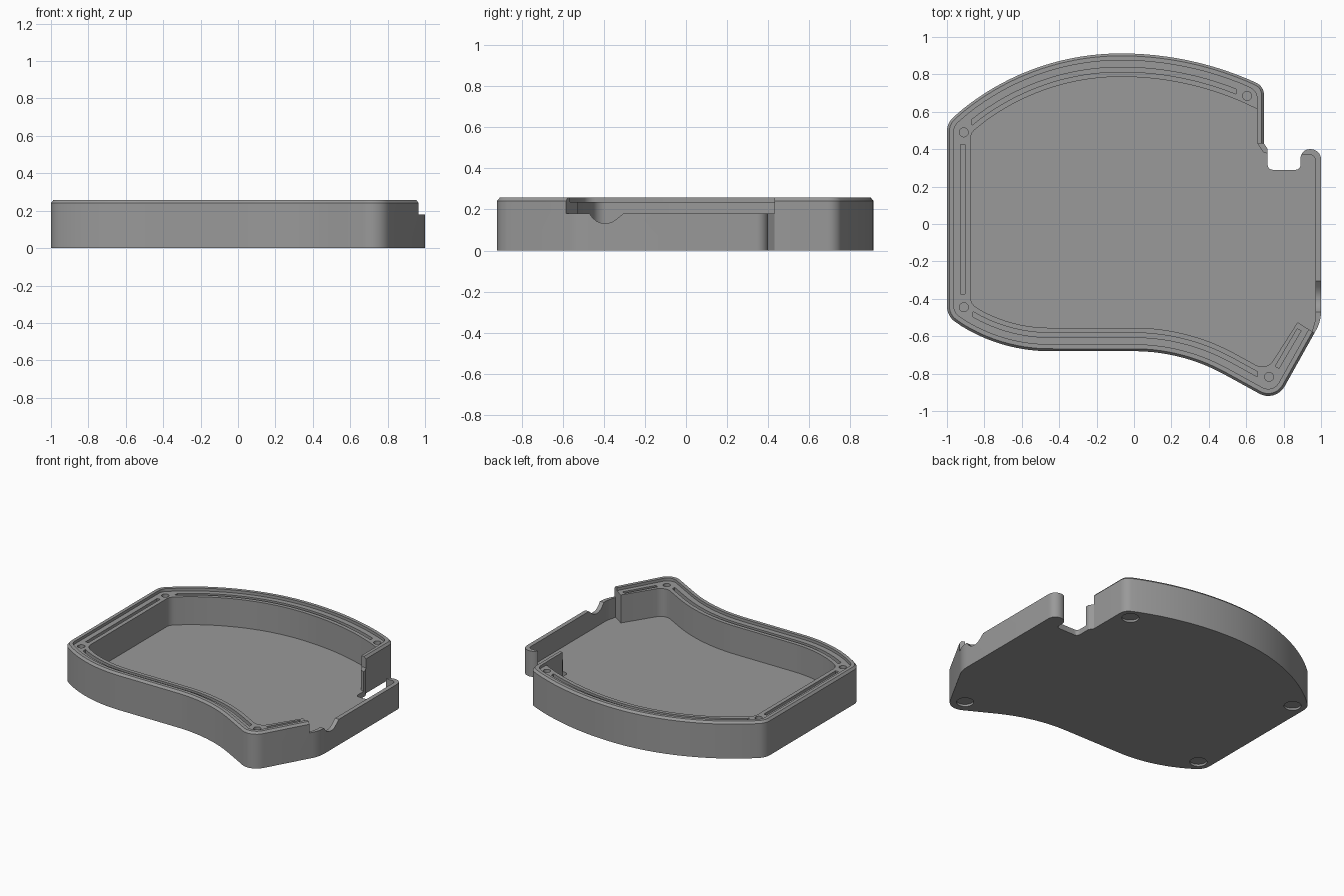
import bpy, bmesh, math
from mathutils import Vector

if "Cube" in bpy.data.objects:
    bpy.data.objects.remove(bpy.data.objects["Cube"])

grey = bpy.data.materials.new("plain grey")
grey.diffuse_color = (0.32, 0.32, 0.32, 1)
grey.use_nodes = True
grey.node_tree.nodes["Principled BSDF"].inputs["Base Color"].default_value = grey.diffuse_color


def y_back(x, d=0.0):
    """Back edge: two arcs meeting at the crest, moved inward by d."""
    r = 1.35 if x < -0.07 else 1.75
    return 0.912 - r + math.sqrt((r - d) ** 2 - (x + 0.07) ** 2)


def y_front(x, d=0.0):
    """Front edge: convex arc, straight, concave arc, straight run-out."""
    if x < -0.45:
        return 0.22 - math.sqrt((0.9 - d) ** 2 - (x + 0.45) ** 2)
    xe = min(x, 0.48 * (1 + d))
    if xe < 0:
        return -0.68 + d
    return -1.68 + math.sqrt((1 + d) ** 2 - xe ** 2) - 0.547 * (x - xe)


def sample(fn, d, x0, x1, n=36):
    xs = [x0 + (x1 - x0) * i / n for i in range(n + 1)]
    return [(x, fn(x, d), 0) for x in xs]


def fillet(points, steps=8):
    """Round every (x, y, radius) corner of a closed polygon."""
    out = []
    n = len(points)
    for i, (x, y, r) in enumerate(points):
        p = Vector((x, y))
        if r == 0:
            out.append(p)
            continue
        a = (Vector(points[i - 1][:2]) - p).normalized()
        b = (Vector(points[(i + 1) % n][:2]) - p).normalized()
        half = a.angle(b) / 2
        c = p + (a + b).normalized() * r / math.sin(half)
        s = p + a * r / math.tan(half) - c
        e = p + b * r / math.tan(half) - c
        turn = s.angle_signed(e)
        for k in range(steps + 1):
            t = -turn * k / steps
            out.append(c + Vector((s.x * math.cos(t) - s.y * math.sin(t),
                                   s.x * math.sin(t) + s.y * math.cos(t))))
    return out


def inset(poly, d):
    """Move a clockwise polygon inward by d."""
    out = []
    for i, p in enumerate(poly):
        a = (p - poly[i - 1]).normalized()
        b = (poly[(i + 1) % len(poly)] - p).normalized()
        na, nb = Vector((a.y, -a.x)), Vector((b.y, -b.x))
        out.append(p + (na + nb) * d / (1 + na.dot(nb)))
    return out


def loft(name, layers):
    """Solid through stacked (polygon, z) layers."""
    bm = bmesh.new()
    rings = [[bm.verts.new((p[0], p[1], z)) for p in poly] for poly, z in layers]
    n = len(rings[0])
    bm.faces.new(rings[0])
    bm.faces.new(rings[-1])
    for lo, hi in zip(rings, rings[1:]):
        for i in range(n):
            j = (i + 1) % n
            bm.faces.new((lo[i], lo[j], hi[j], hi[i]))
    bmesh.ops.recalc_face_normals(bm, faces=bm.faces)
    me = bpy.data.meshes.new(name)
    bm.to_mesh(me)
    bm.free()
    ob = bpy.data.objects.new(name, me)
    bpy.context.collection.objects.link(ob)
    me.materials.append(grey)
    return ob


def prism(name, poly, z0, z1):
    return loft(name, [(poly, z0), (poly, z1)])


def disc(x, y, r, n=24):
    return [(x + r * math.cos(math.tau * i / n), y + r * math.sin(math.tau * i / n))
            for i in range(n)]


def rim(d, r, right):
    """Clockwise chain from the angled corner round to the back right."""
    left = -1 + d
    return ([(0.757 - 0.388 * d, -0.955 + 1.353 * d, r)]
            + sample(y_front, d, 0.55, left + 0.08)
            + [(left, y_front(left, d), r), (left, y_back(left, d), r)]
            + sample(y_back, d, left + 0.08, right - 0.08)
            + [(right, y_back(right, d), min(r, 0.07) if d < 0.1 else 0.015)])


# Tray body with a chamfered top edge
outline = fillet(rim(0, 0.1, 0.695) + [
    (0.695, 0.43, 0), (0.715, 0.40, 0), (0.715, 0.29, 0.025), (0.89, 0.29, 0.025),
    (0.89, 0.40, 0.05), (1, 0.40, 0.055), (1, -0.52, 0.2)])
tray = loft("tray", [(outline, 0), (outline, 0.242), (inset(outline, 0.013), 0.257)])

cutters = []

# Inner cavity, open at the cable gap
cavity = fillet(rim(0.125, 0.07, 0.66) + [
    (0.66, 0.43, 0), (0.69, 0.385, 0), (0.716, 0.375, 0), (0.716, 0.33, 0),
    (0.889, 0.33, 0), (0.889, 0.37, 0), (0.97, 0.37, 0.03), (0.97, -0.51, 0.1),
    (0.952, -0.575, 0), (0.875, -0.525, 0)])
cutters.append(prism("cavity_cutter", cavity, 0.04, 0.4))

# Lowered right side wall with a scooped dip
cutters.append(prism("low_wall_cutter", [
    (0.5, 0.43), (1.2, 0.43), (1.2, -0.735), (0.875, -0.525), (0.8, -0.4), (0.5, 0)],
    0.18, 0.4))
dip = prism("dip_cutter", [
    (-0.50, 0.2), (-0.47, 0.18), (-0.455, 0.16), (-0.435, 0.142), (-0.41, 0.133),
    (-0.385, 0.132), (-0.36, 0.138), (-0.335, 0.155), (-0.305, 0.18), (-0.28, 0.2)],
    0.9, 1.1)
for v in dip.data.vertices:
    y, z, x = v.co
    v.co = (x, y, z)
cutters.append(dip)

# Sunken shelf behind the outer lip
shelf = fillet(rim(0.037, 0.065, 0.658) + [(0.658, 0.2, 0), (0.968, -0.502, 0)])
cutters.append(prism("shelf_cutter", shelf, 0.237, 0.41))

# Seal grooves along each edge of the shelf
def groove(name, fn, x0, x1):
    poly = sample(fn, 0.074, x0, x1) + sample(fn, 0.098, x1, x0)
    cutters.append(prism(name, poly, 0.205, 0.42))


groove("back_groove_cutter", y_back, -0.865, 0.545)
groove("front_groove_cutter", y_front, -0.86, 0.66)
cutters.append(prism("left_groove_cutter", [
    (-0.927, -0.375), (-0.904, -0.375), (-0.904, 0.425), (-0.927, 0.425)], 0.205, 0.42))
cutters.append(prism("angled_groove_cutter", [
    (0.775, -0.772), (0.755, -0.761), (0.873, -0.56), (0.893, -0.571)], 0.205, 0.42))

# Screw holes in the corners, with foot recesses underneath
for i, (x, y) in enumerate([(-0.91, 0.49), (0.605, 0.685), (-0.91, -0.445), (0.722, -0.817)]):
    cutters.append(prism(f"screw_cutter_{i}", disc(x, y, 0.024), 0.14, 0.43))
    cutters.append(prism(f"foot_cutter_{i}", disc(x, y, 0.055, 32), -0.1, 0.015))

bpy.context.view_layer.objects.active = tray
tray.select_set(True)
for c in cutters:
    c.hide_render = True
    mod = tray.modifiers.new(c.name, "BOOLEAN")
    mod.operation = "DIFFERENCE"
    mod.solver = "EXACT"
    mod.object = c
    bpy.ops.object.modifier_apply(modifier=mod.name)
    bpy.data.objects.remove(c)
bpy.ops.object.shade_smooth_by_angle(angle=math.radians(30))
